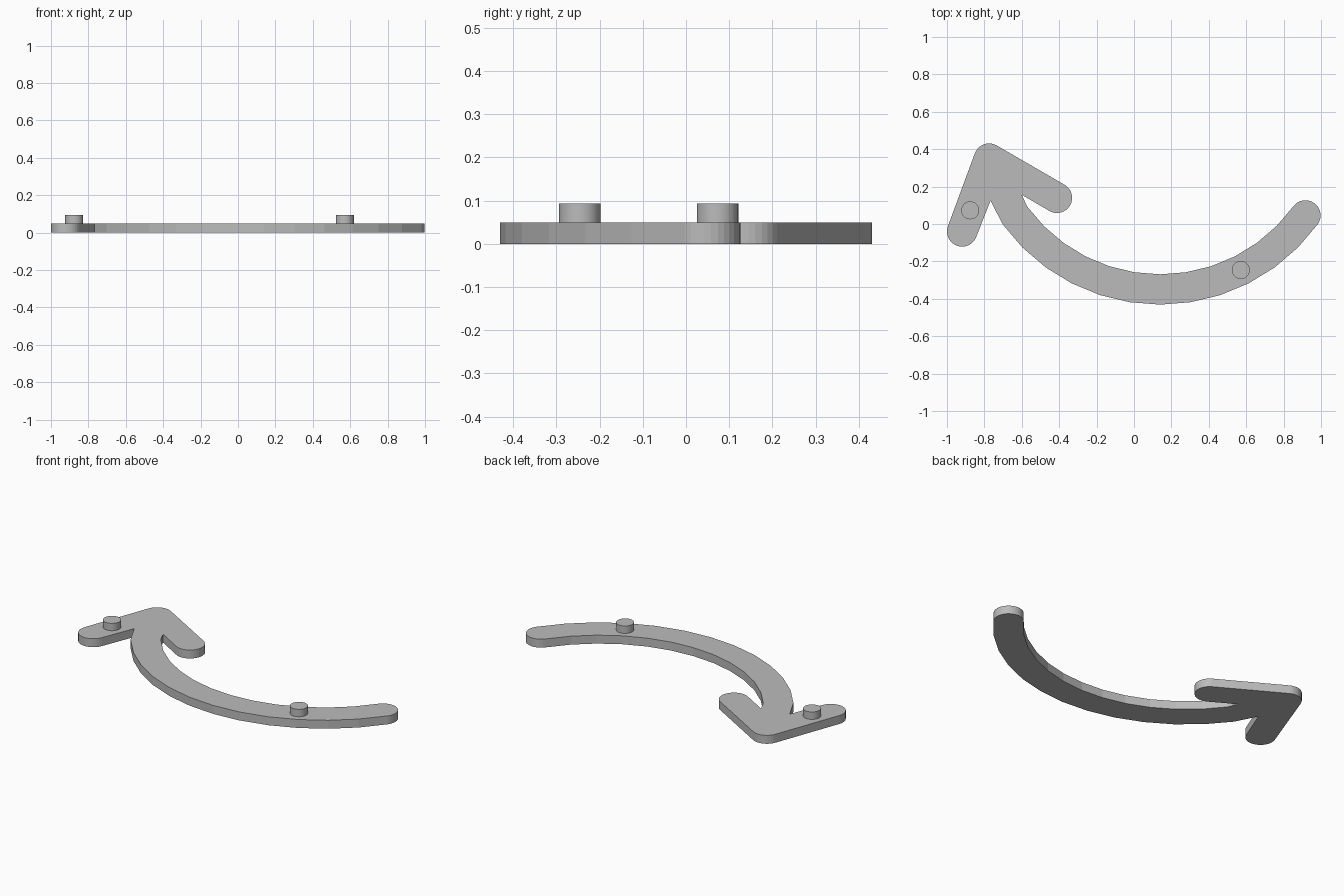
import bpy, bmesh
from math import radians, sin, cos, atan2, degrees

cube = bpy.data.objects.get("Cube")
if cube:
    bpy.data.objects.remove(cube, do_unlink=True)

THICK = 0.05                       # plate thickness
HALF = 0.081                       # half width of every stroke
CENTRE, RADIUS = (0.14, 0.61), 0.96
TIP, LEFT_END, RIGHT_END = (-0.775, 0.35), (-0.919, -0.04), (-0.412, 0.14)

grey = bpy.data.materials.new("light grey")
grey.use_nodes = True
grey.diffuse_color = (0.5, 0.5, 0.5, 1)
grey.node_tree.nodes["Principled BSDF"].inputs["Base Color"].default_value = (0.5, 0.5, 0.5, 1)


def make_object(name, bm):
    bmesh.ops.recalc_face_normals(bm, faces=bm.faces)
    mesh = bpy.data.meshes.new(name)
    bm.to_mesh(mesh)
    bm.free()
    mesh.materials.append(grey)
    obj = bpy.data.objects.new(name, mesh)
    bpy.context.collection.objects.link(obj)
    return obj


def round_cap(centre, start, end, steps=16):
    angles = [radians(start + (end - start) * i / steps) for i in range(steps + 1)]
    return [(centre[0] + HALF * cos(a), centre[1] + HALF * sin(a)) for a in angles]


def bow_point(degree, radius):
    a = radians(degree)
    return (CENTRE[0] + radius * sin(a), CENTRE[1] - radius * cos(a))


def heading(p, q):
    return degrees(atan2(q[1] - p[1], q[0] - p[0]))


# Arrow outline, counterclockwise from the tip
left_normal = heading(TIP, LEFT_END) % 360 - 90
right_normal = heading(TIP, RIGHT_END) + 90
sweep = range(-54, 54, 9)
outline = round_cap(TIP, right_normal, left_normal, 10)
outline += round_cap(LEFT_END, left_normal, left_normal + 180)
outline.append((-0.767, 0.125))                                # left notch
outline += [bow_point(a, RADIUS + HALF) for a in sweep]
outline += round_cap(bow_point(54, RADIUS), -36, 144)          # tail end
outline += [bow_point(a, RADIUS - HALF) for a in reversed(sweep)]
outline.append((-0.6, 0.156))                                  # right notch
outline += round_cap(RIGHT_END, right_normal - 180, right_normal)

# Curved arrow plate
bm = bmesh.new()
face = bm.faces.new([bm.verts.new((x, y, 0)) for x, y in outline])
raised = bmesh.ops.extrude_face_region(bm, geom=[face])["geom"]
bmesh.ops.translate(bm, vec=(0, 0, THICK),
                    verts=[v for v in raised if isinstance(v, bmesh.types.BMVert)])
make_object("curved_arrow_plate", bm)

# Round mounting pegs
for name, x, y in (("head_peg", -0.876, 0.073), ("tail_peg", 0.571, -0.246)):
    bm = bmesh.new()
    bmesh.ops.create_cone(bm, cap_ends=True, segments=32, radius1=0.048,
                          radius2=0.048, depth=0.055)
    bmesh.ops.translate(bm, verts=bm.verts, vec=(x, y, 0.0665))
    peg = make_object(name, bm)
    bpy.ops.object.select_all(action="DESELECT")
    peg.select_set(True)
    bpy.context.view_layer.objects.active = peg
    bpy.ops.object.shade_smooth_by_angle()
